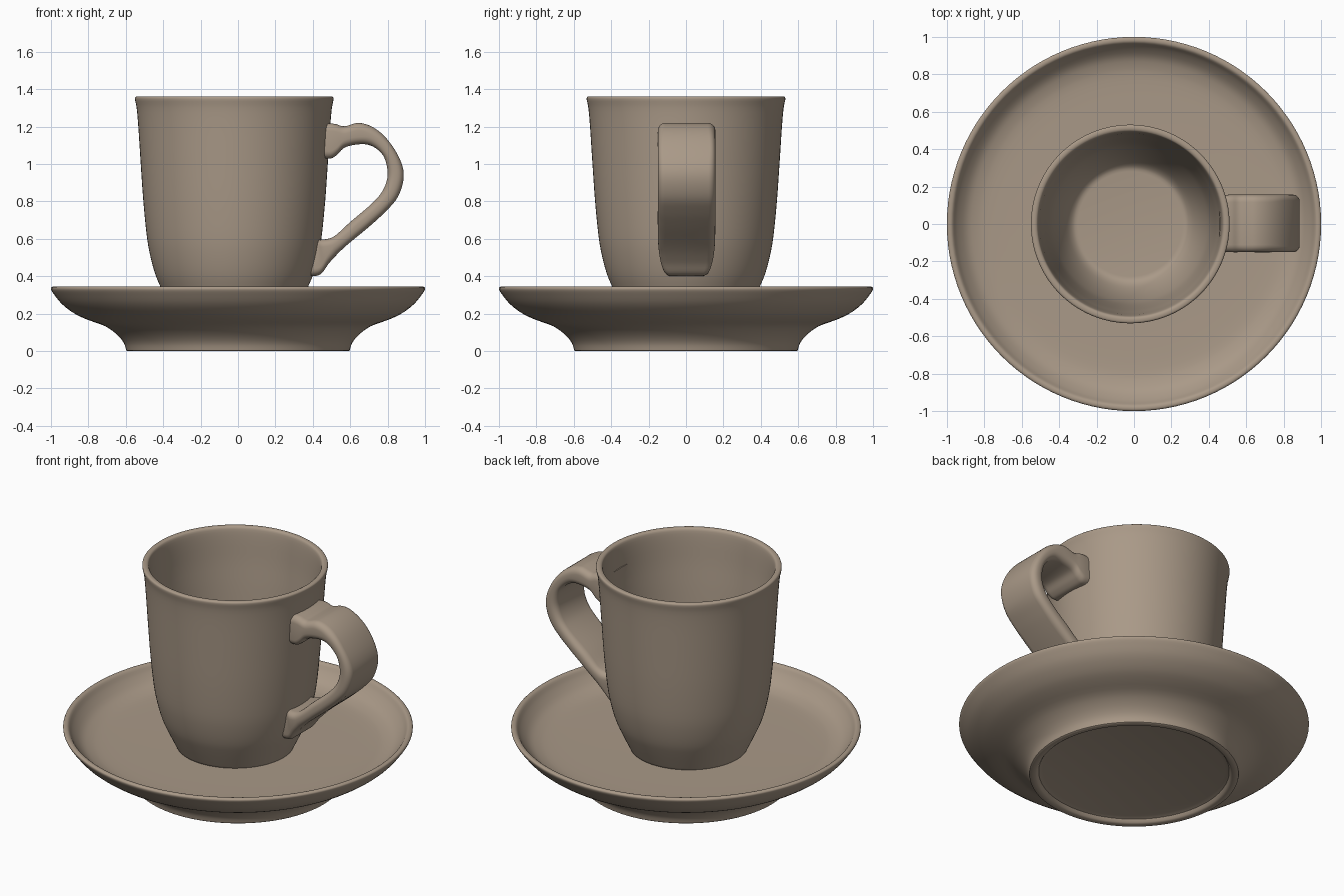
import bpy, bmesh, math
from mathutils import Vector

if "Cube" in bpy.data.objects:
    bpy.data.objects.remove(bpy.data.objects["Cube"])

clay = bpy.data.materials.new("tan_ceramic")
clay.diffuse_color = (0.40, 0.32, 0.245, 1)
clay.use_nodes = True
clay.node_tree.nodes["Principled BSDF"].inputs["Base Color"].default_value = clay.diffuse_color
SEG = 112


def spline(pts, n=5):
    """Catmull-Rom through tuples of any length."""
    out = []
    for k in range(len(pts) - 1):
        p0, p1 = pts[max(k - 1, 0)], pts[k]
        p2, p3 = pts[k + 1], pts[min(k + 2, len(pts) - 1)]
        for s in range(n):
            t = s / n
            out.append(tuple(0.5 * (2 * b + (c - a) * t + (2 * a - 5 * b + 4 * c - d) * t * t
                                    + (3 * b - a - 3 * c + d) * t ** 3)
                             for a, b, c, d in zip(p0, p1, p2, p3)))
    return out + [tuple(pts[-1])]


def finish(name, bm):
    bmesh.ops.recalc_face_normals(bm, faces=bm.faces[:])
    me = bpy.data.meshes.new(name)
    bm.to_mesh(me)
    bm.free()
    me.materials.append(clay)
    ob = bpy.data.objects.new(name, me)
    bpy.context.collection.objects.link(ob)
    bpy.ops.object.select_all(action='DESELECT')
    ob.select_set(True)
    bpy.context.view_layer.objects.active = ob
    bpy.ops.object.shade_smooth_by_angle(angle=math.radians(40))
    return ob


def lathe(name, profile, cx=0.0):
    """Revolve (r, z) points; first and last lie on the axis."""
    bm = bmesh.new()
    first = bm.verts.new((cx, 0, profile[0][1]))
    last = bm.verts.new((cx, 0, profile[-1][1]))
    rings = [[bm.verts.new((cx + r * math.cos(2 * math.pi * i / SEG),
                            r * math.sin(2 * math.pi * i / SEG), z)) for i in range(SEG)]
             for r, z in profile[1:-1]]
    for i in range(SEG):
        j = (i + 1) % SEG
        bm.faces.new((first, rings[0][i], rings[0][j]))
        bm.faces.new((last, rings[-1][j], rings[-1][i]))
        for a, b in zip(rings, rings[1:]):
            bm.faces.new((a[i], b[i], b[j], a[j]))
    return finish(name, bm)


# Saucer: recessed foot, flared underside, rounded rim, shallow well
foot = [(0, .03), (.52, .03), (.545, .022), (.555, .006), (.565, 0), (.592, 0)]
under = spline([(.598, .004), (.61, .043), (.647, .088), (.71, .133), (.80, .166),
                (.87, .198), (.94, .250), (.985, .305), (1.0, .330), (.996, .342),
                (.983, .345), (.968, .338), (.945, .305), (.90, .262), (.85, .240),
                (.78, .228), (.60, .224), (.30, .222)], 3)
lathe("saucer", foot + under + [(0, .222)])

# Cup: tapered wall, rolled lip, rounded inside bottom
CUP_X = -0.02
base = [(0, .218), (.325, .218)]
wall = spline([(.338, .224), (.36, .27), (.395, .345), (.422, .41), (.447, .50),
               (.467, .61), (.486, .80), (.500, 1.0), (.513, 1.2), (.522, 1.30),
               (.531, 1.345), (.528, 1.358), (.518, 1.362), (.503, 1.360), (.493, 1.345),
               (.485, 1.28), (.476, 1.15), (.462, 1.0), (.447, .80), (.428, .61),
               (.405, .50), (.372, .40), (.335, .325), (.305, .292), (.28, .285)], 3)
lathe("cup", base + wall + [(0, .285)], CUP_X)

# Handle: stations of outer x,z / inner x,z / half width
stations = [
    (.455, 1.215, .455, 1.03, .150),
    (.495, 1.217, .497, 1.03, .153),
    (.525, 1.213, .53, 1.05, .154),
    (.570, 1.202, .57, 1.088, .154),
    (.645, 1.220, .64, 1.105, .154),
    (.725, 1.195, .70, 1.102, .154),
    (.800, 1.130, .752, 1.073, .154),
    (.866, 1.025, .786, 1.025, .154),
    (.886, .930, .800, .940, .154),
    (.855, .825, .775, .860, .154),
    (.786, .743, .717, .790, .154),
    (.695, .660, .60, .690, .154),
    (.570, .556, .513, .613, .152),
    (.490, .474, .450, .596, .145),
    (.440, .410, .425, .598, .128),
    (.375, .400, .413, .598, .118),
]
bm = bmesh.new()
rings = []
for ox, oz, ix, iz, w in spline(stations, 5):
    o, i = Vector((ox, 0, oz)), Vector((ix, 0, iz))
    mid, d = (o + i) / 2, (o - i).normalized()
    h = (o - i).length / 2
    r = min(.04, h * .85)
    ring = []
    for q, (su, sv) in enumerate([(1, 1), (-1, 1), (-1, -1), (1, -1)]):
        for s in range(6):
            a = math.pi / 2 * (q + s / 5)
            u = su * (h - r) + r * math.cos(a)
            v = sv * (w - r) + r * math.sin(a)
            ring.append(bm.verts.new(mid + d * u + Vector((0, v + .003, 0))))
    rings.append(ring)
for a, b in zip(rings, rings[1:]):
    for k in range(len(a)):
        m = (k + 1) % len(a)
        bm.faces.new((a[k], a[m], b[m], b[k]))
bm.faces.new(rings[0])
bm.faces.new(rings[-1])
finish("handle", bm)
